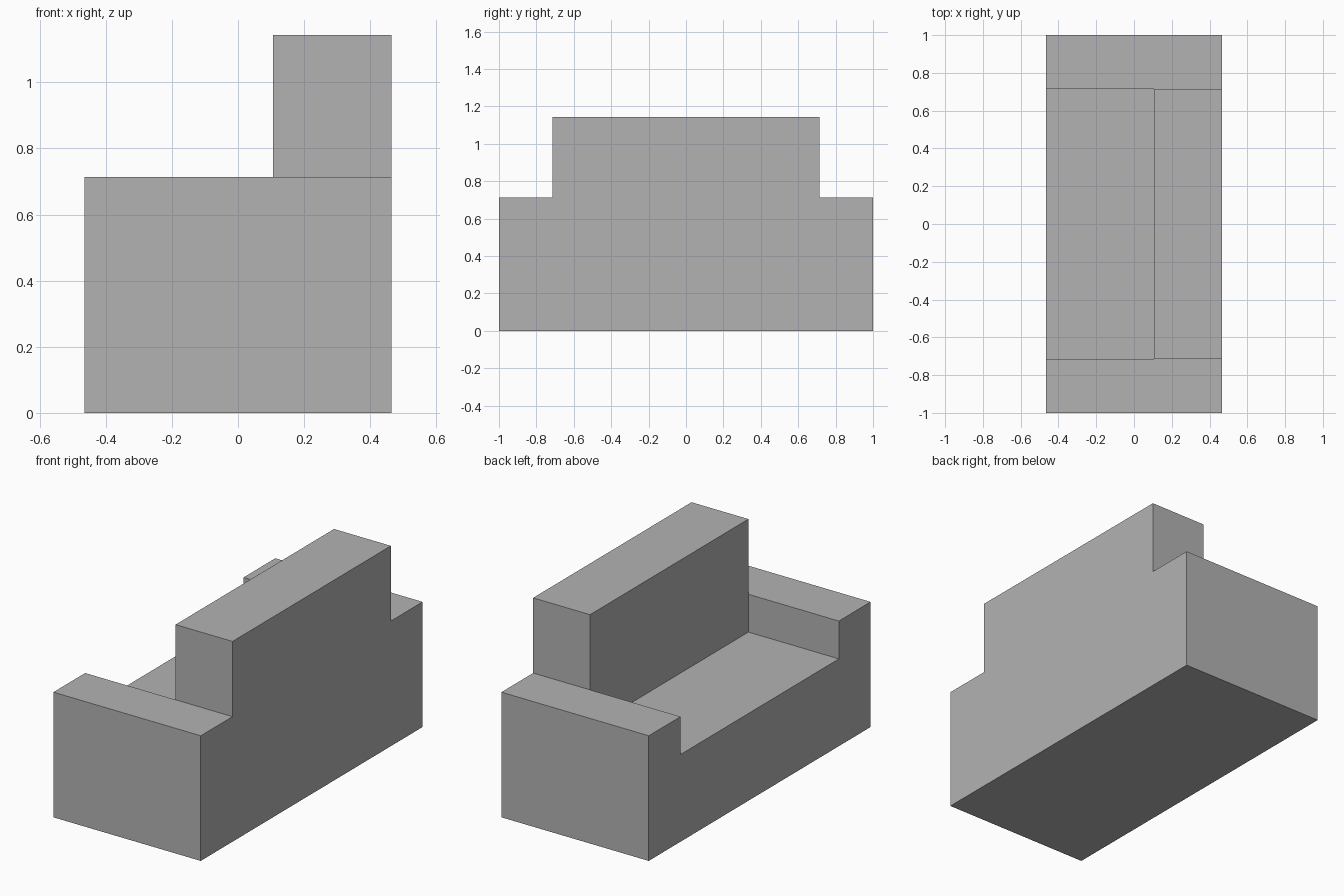
import bpy

cube = bpy.data.objects.get("Cube")
if cube:
    bpy.data.objects.remove(cube, do_unlink=True)

# Single plain upholstery colour
grey = bpy.data.materials.new("plain grey")
grey.use_nodes = True
colour = (0.45, 0.45, 0.45, 1)
grey.diffuse_color = colour
grey.node_tree.nodes["Principled BSDF"].inputs["Base Color"].default_value = colour

# Main dimensions
DEPTH = 0.465        # half depth, along x
LENGTH = 1.0         # half length, along y
INNER = 0.714        # inner side of the arms
BACK_FRONT = 0.106   # front of the backrest
SEAT, ARM, TOP = 0.498, 0.714, 1.143


def box(name, low, high):
    """Flat-faced box between two opposite corners."""
    centre = [(a + b) / 2 for a, b in zip(low, high)]
    bpy.ops.mesh.primitive_cube_add(size=1, location=centre)
    obj = bpy.context.object
    obj.name = name
    obj.scale = [b - a for a, b in zip(low, high)]
    bpy.ops.object.transform_apply(location=False, rotation=False, scale=True)
    obj.data.materials.append(grey)
    return obj


# Seat block between the arms
box("seat", (-DEPTH, -INNER, 0), (DEPTH, INNER, SEAT))

# Backrest standing on the rear of the seat
box("backrest", (BACK_FRONT, -INNER, SEAT), (DEPTH, INNER, TOP))

# Matching solid arms at both ends
for name, side in (("arm_near", -1), ("arm_far", 1)):
    y0, y1 = sorted((side * INNER, side * LENGTH))
    box(name, (-DEPTH, y0, 0), (DEPTH, y1, ARM))
